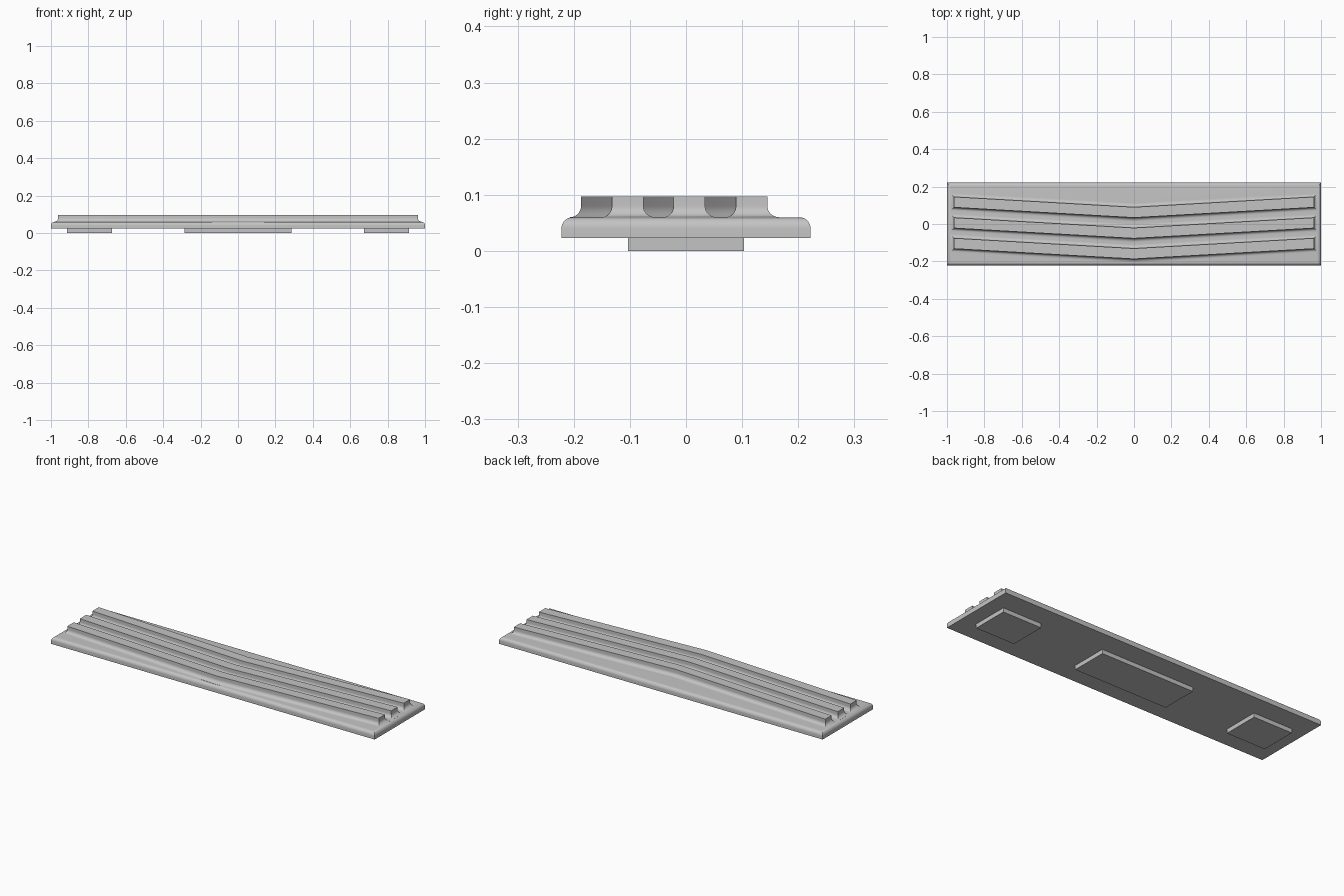
import bpy, bmesh, math

cube = bpy.data.objects.get("Cube")
if cube:
    bpy.data.objects.remove(cube, do_unlink=True)

# Single grey finish
GREY = (0.55, 0.55, 0.55, 1)
grey = bpy.data.materials.new("plain_grey")
grey.use_nodes = True
grey.diffuse_color = GREY
grey.node_tree.nodes["Principled BSDF"].inputs["Base Color"].default_value = GREY


def finish(name, bm):
    """Turn a bmesh into a named, grey, smooth-shaded object."""
    bmesh.ops.recalc_face_normals(bm, faces=bm.faces)
    mesh = bpy.data.meshes.new(name)
    bm.to_mesh(mesh)
    bm.free()
    mesh.materials.append(grey)
    obj = bpy.data.objects.new(name, mesh)
    bpy.context.collection.objects.link(obj)
    bpy.ops.object.select_all(action="DESELECT")
    obj.select_set(True)
    bpy.context.view_layer.objects.active = obj
    bpy.ops.object.shade_smooth_by_angle(angle=math.radians(30))
    return obj


def box(x0, x1, half_y, z0, z1):
    bm = bmesh.new()
    bmesh.ops.create_cube(bm, size=1)
    for v in bm.verts:
        v.co.x = x1 if v.co.x > 0 else x0
        v.co.y = half_y if v.co.y > 0 else -half_y
        v.co.z = z1 if v.co.z > 0 else z0
    return bm


BOTTOM, TOP, RIB_TOP = 0.023, 0.06, 0.097
ROUND = 0.02

# Base plank with rounded upper edges
bm = box(-1, 1, 0.222, BOTTOM, TOP)
rim = [e for e in bm.edges if all(v.co.z > TOP - 0.001 for v in e.verts)]
bmesh.ops.bevel(bm, geom=rim, offset=ROUND, segments=8, profile=0.5,
                affect="EDGES")
finish("base_plank", bm)

# Chevron ribs: swept outline flaring into the base with a cove fillet
RIB_END, RIB_HALF, RISE = 0.962, 0.028, 0.055
FILLET_STEPS = 8


def rib(name, y_mid):
    levels = [(ROUND, TOP - 0.01)]
    for i in range(FILLET_STEPS + 1):
        a = math.pi / 2 * i / FILLET_STEPS
        levels.append((ROUND * (1 - math.sin(a)), TOP + ROUND * (1 - math.cos(a))))
    levels.append((0, RIB_TOP))
    bm = bmesh.new()
    rings = []
    for flare, z in levels:
        end, half = RIB_END + flare, RIB_HALF + flare
        outline = [(x, side) for side, xs in ((-1, (-end, 0, end)), (1, (end, 0, -end)))
                   for x in xs]
        rings.append([bm.verts.new((x, y_mid + RISE * abs(x) / RIB_END + side * half, z))
                      for x, side in outline])
    for low, high in zip(rings, rings[1:]):
        for i in range(len(low)):
            j = (i + 1) % len(low)
            bm.faces.new((low[i], low[j], high[j], high[i]))
    # Caps split at the bend
    for ring in (rings[0], rings[-1]):
        a, b, c, d, e, f = ring
        bm.faces.new((a, b, e, f))
        bm.faces.new((b, c, d, e))
    finish(name, bm)


for label, y_mid in (("front", -0.159), ("middle", -0.049), ("back", 0.062)):
    rib(label + "_rib", y_mid)

# Mounting pads underneath
for label, x0, x1 in (("right", -0.915, -0.675), ("centre", -0.287, 0.287),
                      ("left", 0.675, 0.915)):
    finish(label + "_pad", box(x0, x1, 0.103, 0, BOTTOM))
